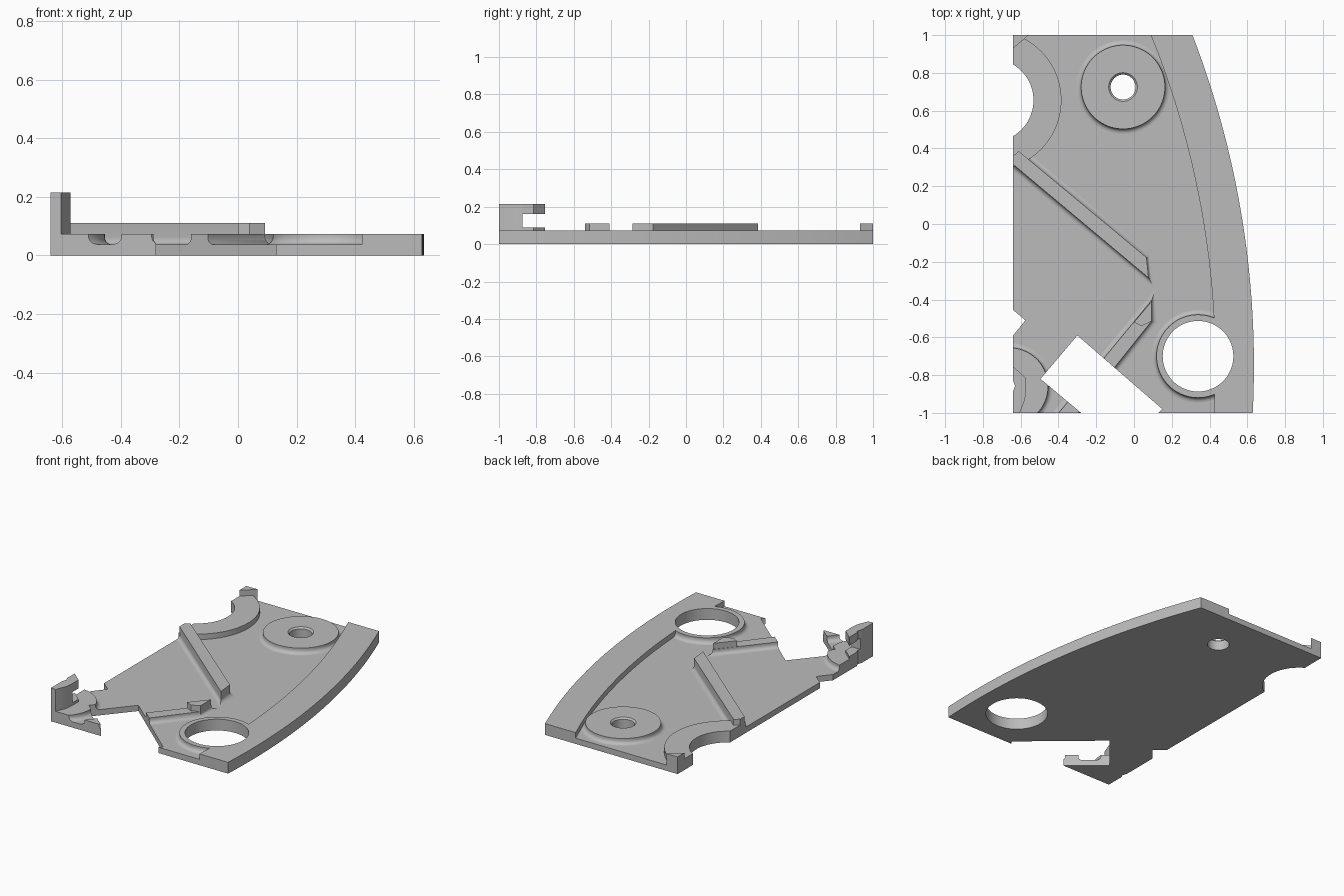
import bpy, bmesh, math
from mathutils import Vector

if "Cube" in bpy.data.objects:
    bpy.data.objects.remove(bpy.data.objects["Cube"])

FLOOR, RIM, WALL, POST = 0.0375, 0.073, 0.111, 0.215
F = 0.025  # base fillet radius

gray = bpy.data.materials.new("plain gray")
gray.diffuse_color = (0.5, 0.5, 0.5, 1)
gray.use_nodes = True
gray.node_tree.nodes["Principled BSDF"].inputs["Base Color"].default_value = gray.diffuse_color


def circle(cx, cy, r, n=72):
    return [(cx + r * math.cos(2 * math.pi * i / n), cy + r * math.sin(2 * math.pi * i / n)) for i in range(n)]


def side_arc(r, n=32):
    """Arc of the curved right side, from y = -1 to y = 1."""
    ys = [-1 + 2 * i / n for i in range(n + 1)]
    return [(-4.235 + math.sqrt(r * r - (y + 0.75) ** 2), y) for y in ys]


def offset(pts, d):
    """Grow a counter-clockwise outline by d with mitred corners."""
    if d == 0:
        return pts
    out = []
    for i, p in enumerate(pts):
        a, b, c = Vector(pts[i - 1]), Vector(p), Vector(pts[(i + 1) % len(pts)])
        e1, e2 = (b - a).normalized(), (c - b).normalized()
        n1, n2 = Vector((e1.y, -e1.x)), Vector((e2.y, -e2.x))
        out.append(tuple(b + (n1 + n2) * d / (1 + n1.dot(n2))))
    return out


def prism(name, pts, levels):
    """Stack the outline at (offset, z) levels and cap both ends."""
    area = sum(pts[i - 1][0] * p[1] - p[0] * pts[i - 1][1] for i, p in enumerate(pts))
    if area < 0:
        pts = pts[::-1]
    bm = bmesh.new()
    rings = [[bm.verts.new((x, y, z)) for x, y in offset(pts, d)] for d, z in levels]
    n = len(pts)
    for lo, hi in zip(rings, rings[1:]):
        for i in range(n):
            j = (i + 1) % n
            bm.faces.new((lo[i], lo[j], hi[j], hi[i]))
    bm.faces.new(rings[0][::-1])
    bm.faces.new(rings[-1])
    me = bpy.data.meshes.new(name)
    bm.to_mesh(me)
    bm.free()
    me.materials.append(gray)
    ob = bpy.data.objects.new(name, me)
    bpy.context.collection.objects.link(ob)
    return ob


def block(name, pts, z0, z1):
    return prism(name, pts, [(0, z0), (0, z1)])


def filleted(name, pts, top):
    """Raised pad whose foot flares into the floor."""
    lv = [(F, FLOOR - 0.01)]
    for i in range(6):
        a = math.pi / 2 * i / 5
        lv.append((F * (1 - math.sin(a)), FLOOR + F * (1 - math.cos(a))))
    return prism(name, pts, lv + [(0, top)])


def boolean(ob, tools, op):
    for t in tools:
        m = ob.modifiers.new("cut", 'BOOLEAN')
        m.operation, m.solver, m.object = op, 'EXACT', t
    bpy.context.view_layer.update()
    me = bpy.data.meshes.new_from_object(ob.evaluated_get(bpy.context.evaluated_depsgraph_get()))
    ob.modifiers.clear()
    ob.data = me


# Plate and raised curved rim
outer, inner = side_arc(4.87), side_arc(4.665)
outline = [(-0.64, -1)] + outer + [(-0.64, 1)]
plate = block("base_plate", outline, 0, FLOOR)
rim = block("curved_rim", outer + inner[::-1], FLOOR, RIM)

# Round bosses
big_ring = filleted("large_hole_collar", circle(0.339, -0.70, 0.22), RIM)
boss = filleted("round_boss", circle(-0.058, 0.725, 0.222), RIM)
side_collar = block("side_collar", circle(-0.753, 0.655, 0.369), FLOOR, RIM)
corner_pad = filleted("corner_pad", circle(-0.66, -0.86, 0.205), RIM)

# Diagonal walls
long_wall = filleted("long_wall", [(-0.667, 0.338), (0.077, -0.285), (0.066, -0.177), (-0.61, 0.385)], WALL)
short_wall = filleted("short_wall", [(-0.44, -1.05), (-0.335, -1.05), (0.093, -0.515), (0.093, -0.405)], RIM)
wall_end = block("short_wall_end", [(0.0, -0.52), (0.04, -0.54), (0.093, -0.515), (0.093, -0.41)], RIM, WALL)

# Corner tab and hooked post
tab = block("corner_tab", [(-0.64, 0.93), (-0.58, 0.98), (-0.56, 1), (-0.64, 1)], FLOOR, WALL)
post = block("post", [(-0.64, -1), (-0.605, -1), (-0.577, -0.93), (-0.572, -0.875), (-0.64, -0.875)], RIM, POST)
arm = [(-0.64, -0.875), (-0.572, -0.875), (-0.572, -0.815), (-0.64, -0.755)]
arms = [block("post_lower_lip", arm, RIM, 0.09), block("post_upper_hook", arm, 0.16, POST)]

# Cutters: holes, round bite, slanted notch and small edge nicks
shapes = [
    circle(0.339, -0.70, 0.187), circle(-0.058, 0.725, 0.066), circle(-0.753, 0.655, 0.221),
    [(-0.30, -0.59), (-0.495, -0.82), (-0.20, -1.067), (0.07, -1.06), (0.15, -0.98)],
    [(-0.70, -0.40), (-0.70, -0.66), (-0.64, -0.59), (-0.575, -0.51), (-0.64, -0.455)],
    [(-0.66, -0.80), (-0.66, -0.92), (-0.64, -0.885), (-0.63, -0.857), (-0.64, -0.83)],
]
cutters = [block("cutter", s, -0.1, 0.4) for s in shapes]
bounds = block("bounds", outline, -0.1, 0.4)
bevel = prism("cutter", circle(-0.058, 0.725, 0.066), [(0, RIM - 0.01), (0.01, RIM), (0.02, RIM + 0.01)])

boolean(big_ring, [rim], 'DIFFERENCE')
boolean(boss, [bevel], 'DIFFERENCE')
for pad in (big_ring, boss, side_collar, corner_pad, long_wall, short_wall):
    boolean(pad, [bounds], 'INTERSECT')
parts = [plate, rim, big_ring, boss, side_collar, corner_pad, long_wall, short_wall, wall_end, tab, post] + arms
for ob in parts:
    boolean(ob, cutters, 'DIFFERENCE')
for c in cutters + [bounds, bevel]:
    bpy.data.objects.remove(c)

# Smooth the round surfaces, keep hard edges sharp
bpy.ops.object.select_all(action='DESELECT')
for ob in parts:
    ob.select_set(True)
bpy.context.view_layer.objects.active = plate
bpy.ops.object.shade_smooth_by_angle(angle=math.radians(30))
